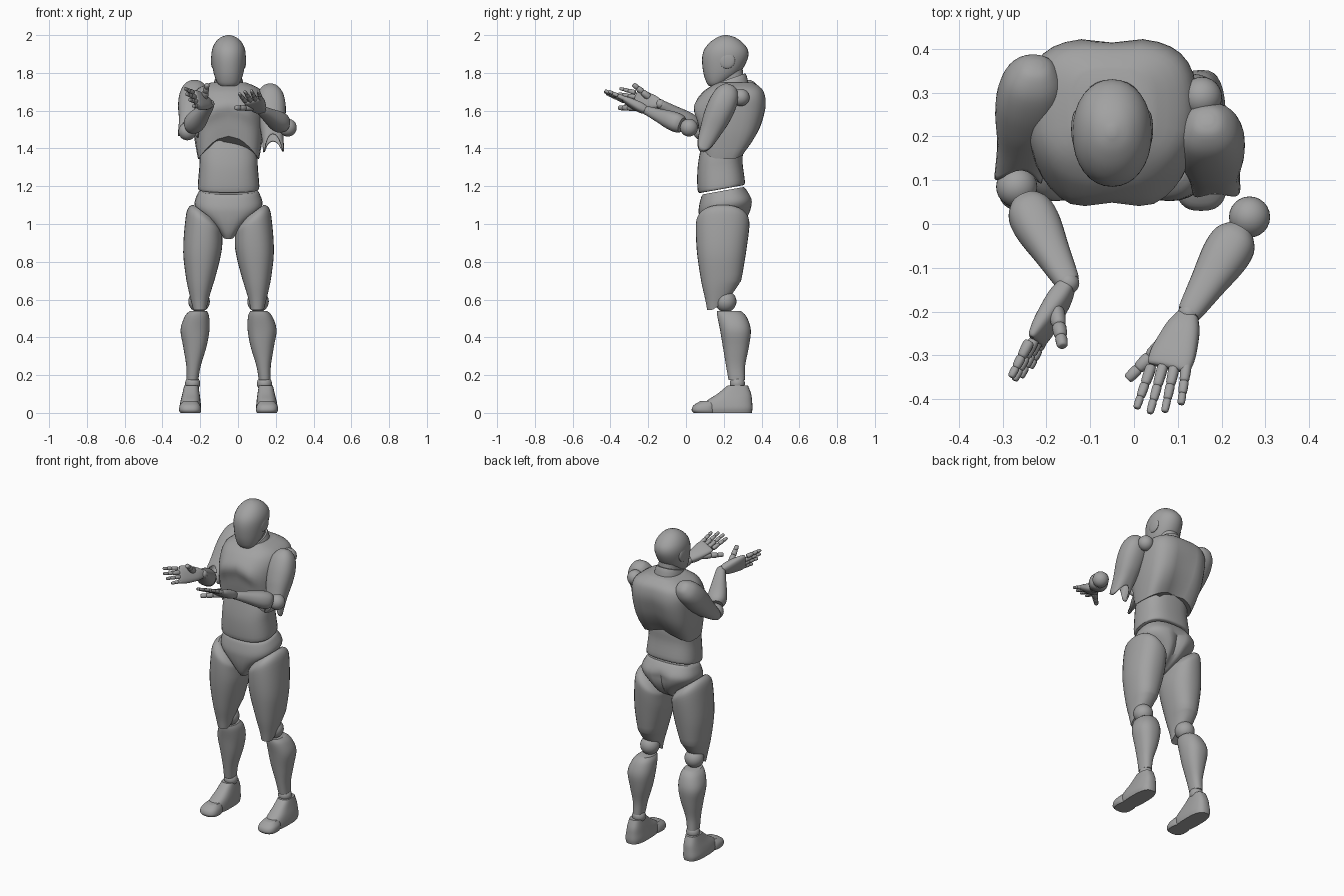
import bpy, bmesh, math
from math import cos, sin, pi, exp
from mathutils import Vector, Matrix

if "Cube" in bpy.data.objects:
    bpy.data.objects.remove(bpy.data.objects["Cube"])

grey = bpy.data.materials.new("mannequin_grey")
grey.use_nodes = True
grey.diffuse_color = (.36, .36, .36, 1)
grey.node_tree.nodes["Principled BSDF"].inputs["Base Color"].default_value = (.36, .36, .36, 1)

MID = Matrix.Translation((-.05, 0, 0))
FLIP = {1: MID, -1: MID @ Matrix.Diagonal((-1, 1, 1, 1))}
SIDE = {1: "left_", -1: "right_"}


def finish(name, bm):
    bmesh.ops.recalc_face_normals(bm, faces=bm.faces)
    mesh = bpy.data.meshes.new(name)
    bm.to_mesh(mesh)
    bm.free()
    mesh.materials.append(grey)
    mesh.shade_smooth()
    mesh.set_sharp_from_angle(angle=math.radians(40))
    obj = bpy.data.objects.new(name, mesh)
    bpy.context.collection.objects.link(obj)
    return obj


def spline(a, b, c, d, t):
    return b + .5 * t * (c - a + t * (2*a - 5*b + 4*c - d + t * (3*(b - c) + d - a)))


def loft(name, rings, matrix=MID, power=2.3, sides=32, steps=4, warp=None, open_end=False):
    """Skin rounded cross-sections given as (z, x min, x max, y min, y max)."""
    dense = []
    for i in range(len(rings) - 1):
        four = [rings[max(0, min(len(rings) - 1, i + k))] for k in (-1, 0, 1, 2)]
        dense += [[spline(*v, s / steps) for v in zip(*four)] for s in range(steps)]
    dense.append(rings[-1])
    bm = bmesh.new()
    loops = []
    for z, x0, x1, y0, y1 in dense:
        loop = []
        for k in range(sides):
            c, s = cos(2*pi*k / sides), sin(2*pi*k / sides)
            c = math.copysign(abs(c) ** (2 / power), c)
            s = math.copysign(abs(s) ** (2 / power), s)
            p = Vector(((x0 + x1 + (x1 - x0) * c) / 2, (y0 + y1 + (y1 - y0) * s) / 2, z))
            if warp:
                warp(p)
            loop.append(bm.verts.new(matrix @ p))
        loops.append(loop)
    for a, b in zip(loops, loops[1:]):
        for k in range(sides):
            j = (k + 1) % sides
            bm.faces.new((a[k], a[j], b[j], b[k]))
    bm.faces.new(loops[0])
    if not open_end:
        bm.faces.new(loops[-1])
    return finish(name, bm)


def core(name, rings, **options):
    """Symmetric body part from (z, half width, front y, back y)."""
    return loft(name, [(z, -w, w, f, b) for z, w, f, b in rings], **options)


def limb(name, a, b, profile, across=(1, 0, 0), **options):
    """Tapered part from a to b; profile is (fraction, half width, half depth)."""
    a, axis = Vector(a), Vector(b) - Vector(a)
    z = axis.normalized()
    x = Vector(across)
    x = (x - z * x.dot(z)).normalized()
    frame = Matrix((x, z.cross(x), axis)).transposed().to_4x4()
    rings = [(t, -w, w, -d, d) for t, w, d in profile]
    return loft(name, rings, Matrix.Translation(a) @ frame, **options)


def ball(name, center, radius, squash=1, matrix=Matrix()):
    bm = bmesh.new()
    bmesh.ops.create_uvsphere(bm, u_segments=24, v_segments=16, radius=radius)
    bm.transform(matrix @ Matrix.Translation(center) @ Matrix.Diagonal((squash, 1, 1, 1)))
    return finish(name, bm)


# Head and neck
core("head", [(1.73, .042, .122, .19), (1.75, .06, .108, .22), (1.8, .079, .092, .285),
              (1.87, .09, .085, .325), (1.92, .088, .095, .328), (1.96, .071, .125, .3),
              (1.988, .042, .165, .26), (2, .008, .2, .22)], power=2.1)
for s in FLIP:
    ball(SIDE[s] + "ear_disc", (.083, .217, 1.865), .042, .25, FLIP[s])
core("neck", [(1.64, .07, .15, .32), (1.72, .062, .15, .31), (1.82, .06, .15, .3)])


def collar_tilt(p):
    p.z += (p.y - .22) * .35


core("neck_collar", [(1.66, .09, .12, .34), (1.735, .08, .13, .325), (1.765, .07, .14, .315)],
     warp=collar_tilt)


# Torso
def chest_shape(p):
    low = max(0, (1.75 - p.z) / .41)
    arch = max(0, 1 - (p.x / .165) ** 2)
    front = p.y < .2
    p.x *= 1 - max(0, .22 - p.y) * (1 - low * .8)
    if front:
        for side in (-.085, .085):
            p.y -= .018 * exp(-((p.x - side) / .06) ** 2 - ((p.z - 1.56) / .06) ** 2)
    else:
        p.y -= .018 * exp(-(p.x / .03) ** 2) * min(1, low * 2)
    p.z += arch * low * (.125 if front else .055)


core("chest", [(1.34, .162, .075, .315), (1.42, .176, .065, .365), (1.5, .187, .058, .4),
               (1.6, .194, .055, .423), (1.67, .192, .085, .42), (1.715, .165, .125, .4),
               (1.75, .09, .17, .355)], power=3.2, warp=chest_shape)


def waist_tilt(p):
    p.z += (p.y - .19) * .18


core("waist", [(1.185, .155, .08, .3), (1.2, .163, .062, .312), (1.3, .155, .06, .3),
               (1.38, .15, .07, .3), (1.47, .12, .09, .28)], power=2.6, warp=waist_tilt)


def pelvis_shape(p):
    if p.y > .2:
        p.y -= .03 * exp(-(p.x / .025) ** 2) * max(0, min(1, (1.14 - p.z) / .06))
    waist_tilt(p)


core("pelvis", [(.935, .028, .11, .23), (.97, .055, .09, .3), (1.02, .105, .075, .337),
                (1.07, .164, .068, .35), (1.11, .18, .068, .347), (1.16, .163, .08, .318),
                (1.175, .15, .09, .305)], power=2.5, warp=pelvis_shape)


# Legs
def thigh_slope(p):
    p.z += (p.x - .13) * .75 * max(0, min(1, (p.z - .85) / .2))
    p.z += max(0, p.y - .14) * .7 * max(0, min(1, (.7 - p.z) / .15))


for s, matrix in FLIP.items():
    side = SIDE[s]
    loft(side + "thigh", [(.545, .115, .19, .112, .23), (.6, .102, .204, .102, .265),
                          (.7, .075, .223, .08, .292), (.85, .038, .24, .058, .318),
                          (.98, .033, .228, .052, .335), (1.03, .036, .213, .06, .33),
                          (1.06, .06, .185, .09, .3)],
         matrix, warp=thigh_slope)
    ball(side + "knee", (.156, .21, .59), .057, 1, matrix)
    loft(side + "shin", [(.175, .16, .222, .225, .312), (.25, .147, .224, .212, .313),
                         (.35, .117, .24, .195, .333), (.44, .101, .254, .18, .343),
                         (.51, .103, .232, .166, .32), (.54, .115, .205, .165, .29)], matrix)
    ball(side + "ankle", (.19, .272, .155), .04, 1, matrix)
    loft(side + "foot", [(0, .15, .255, .1, .348), (.025, .146, .26, .095, .352),
                         (.06, .148, .255, .105, .35), (.1, .153, .245, .165, .345),
                         (.145, .16, .235, .22, .328)], matrix, power=2.8)
    loft(side + "toe_cap", [(0, .15, .255, .04, .16), (.015, .145, .262, .03, .16),
                            (.04, .15, .258, .04, .16), (.062, .165, .24, .075, .16)],
         matrix, power=2.6)


# Arms: upper shells have a notched open lower rim
def notch(p):
    end = max(0, p.z - .4) / .6
    p.z -= .25 * end * max(0, 1 - (p.x / .055) ** 2)


def arm(side, shoulder, socket, shell_end, elbow, wrist):
    ball(side + "shoulder_joint", socket, .046)
    shell = limb(side + "upper_arm", shoulder, shell_end,
                 [(-.3, .012, .012), (-.26, .038, .038), (-.12, .066, .064), (.1, .078, .074),
                  (.35, .075, .072), (.7, .06, .062), (1.08, .055, .05)],
                 warp=notch, open_end=True)
    shell.modifiers.new("shell", "SOLIDIFY").thickness = .008
    ball(side + "elbow", elbow, .047)
    limb(side + "forearm", elbow, wrist,
         [(.16, .036, .04), (.25, .052, .05), (.42, .054, .05), (.7, .041, .037),
          (.95, .03, .026), (1, .026, .023)])
    ball(side + "wrist", wrist, .025)


def digit(name, base, tip, radius, across):
    base, tip = Vector(base), Vector(tip)
    for i, (a, b) in enumerate(((0, .44), (.43, .74), (.73, 1))):
        r = radius * (1 - .13 * i)
        limb(f"{name}_{i + 1}", base.lerp(tip, a), base.lerp(tip, b),
             [(0, r * .75, r * .75), (.15, r, r), (.85, r * .9, r * .9), (1, r * .55, r * .55)],
             across, sides=12, steps=2)


def hand(side, wrist, knuckles, tips, across, thumb_base, thumb_tip):
    wrist, knuckles, tips = Vector(wrist), Vector(knuckles), Vector(tips)
    across = Vector(across).normalized()
    limb(side + "palm", wrist, knuckles,
         [(.05, .026, .02), (.3, .04, .026), (.75, .052, .022), (1, .051, .015),
          (1.06, .046, .008)], across, power=2.7)
    forward = (tips - knuckles).normalized()
    for i, name in enumerate(("index", "middle", "ring", "little")):
        reach = forward * (.012 - .008 * abs(i - 1.4) ** 2)
        digit(side + name + "_finger", knuckles + across * (i - 1.5) * .027,
              tips + across * (i - 1.5) * .034 + reach, .0125, across)
    digit(side + "thumb", thumb_base, thumb_tip, .018, across)


left_wrist, right_wrist = (.125, -.205, 1.6), (-.15, -.135, 1.635)
arm("left_", (.172, .205, 1.66), (.155, .29, 1.67), (.187, .09, 1.405),
    (.264, .016, 1.51), left_wrist)
arm("right_", (-.232, .31, 1.685), (-.235, .31, 1.67), (-.262, .12, 1.485),
    (-.268, .085, 1.49), right_wrist)
hand("left_", left_wrist, (.08, -.322, 1.655), (.055, -.422, 1.7), (1, .05, .15),
     (.075, -.265, 1.615), (-.015, -.355, 1.615))
hand("right_", right_wrist, (-.222, -.262, 1.66), (-.262, -.345, 1.672), (.4, .16, -.88),
     (-.178, -.195, 1.67), (-.163, -.28, 1.74))
